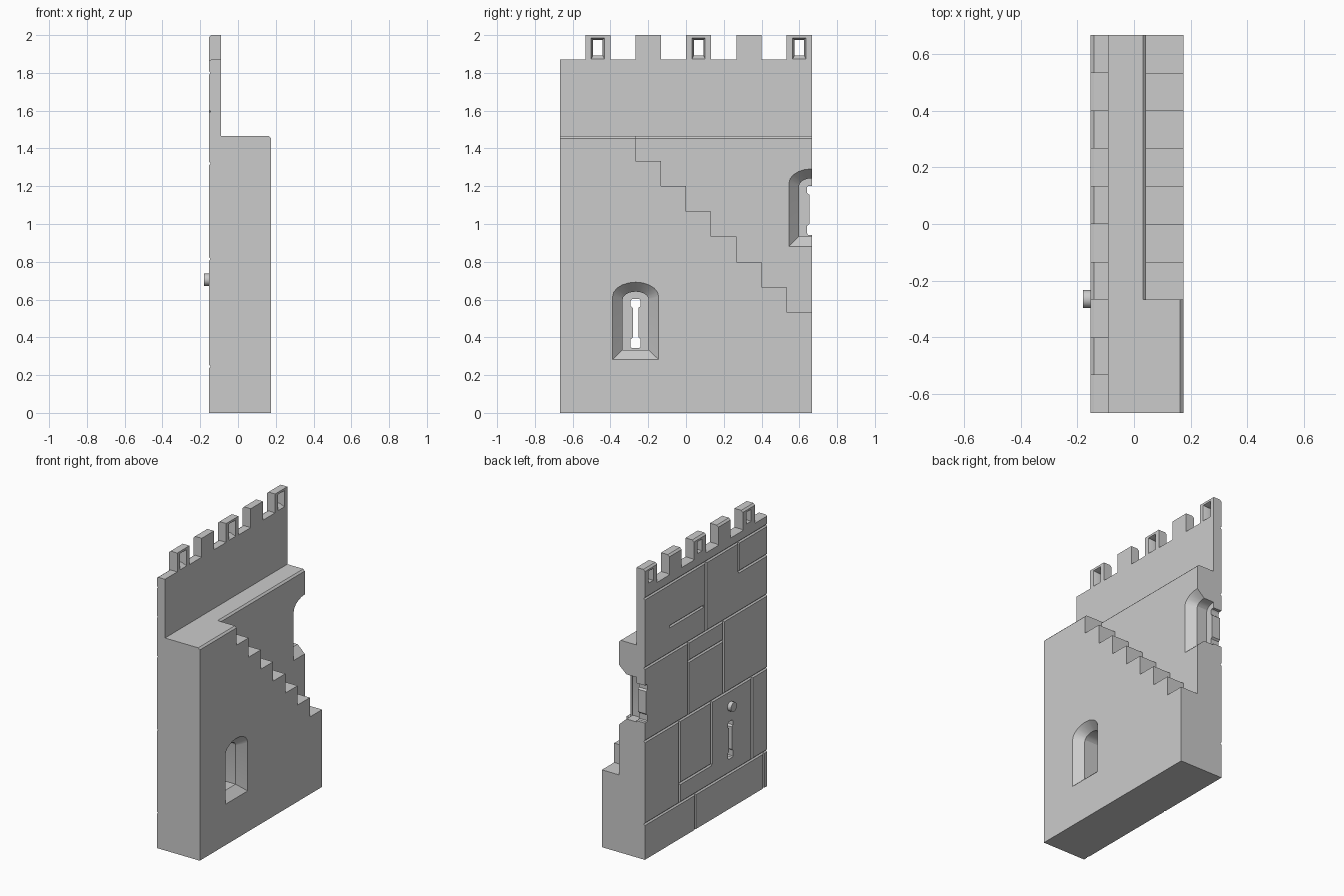
import bpy, bmesh, math

if "Cube" in bpy.data.objects:
    bpy.data.objects.remove(bpy.data.objects["Cube"])

XB, XF, XS, XP = -0.153, 0.175, 0.043, -0.09   # outer face, inner face, wall behind stairs, parapet
Y = 2 / 3
S = 2 / 15                                      # step / merlon module


def loft(name, rings):
    """Closed solid through matching rings of points."""
    bm = bmesh.new()
    vs = [[bm.verts.new(p) for p in r] for r in rings]
    n = len(vs[0])
    bm.faces.new(vs[0])
    bm.faces.new(vs[-1])
    for a, b in zip(vs, vs[1:]):
        for i in range(n):
            j = (i + 1) % n
            bm.faces.new((a[i], a[j], b[j], b[i]))
    bmesh.ops.recalc_face_normals(bm, faces=bm.faces)
    me = bpy.data.meshes.new(name)
    bm.to_mesh(me)
    bm.free()
    ob = bpy.data.objects.new(name, me)
    bpy.context.collection.objects.link(ob)
    return ob


def prism_y(name, pts, y0, y1):
    return loft(name, [[(x, y, z) for x, z in pts] for y in (y0, y1)])


def prism_x(name, pts, x0, x1):
    return loft(name, [[(x, y, z) for y, z in pts] for x in (x0, x1)])


def cut(cutter):
    """Subtract the cutter from the wall and discard it."""
    cutter.hide_render = True
    m = wall.modifiers.new("cut", 'BOOLEAN')
    m.operation, m.solver, m.object = 'DIFFERENCE', 'EXACT', cutter
    bpy.context.view_layer.objects.active = wall
    bpy.ops.object.modifier_apply(modifier=m.name)
    bpy.data.objects.remove(cutter)


# Wall body: L-shaped section with chamfered top edges
c = 0.012
wall = prism_y("castle_wall", [
    (XB, 0), (XF, 0), (XF, 1.465 - c), (XF - c, 1.465), (XP, 1.465),
    (XP, 2), (XB + c, 2), (XB, 2 - c)], -Y, Y)

# Staircase, plus the chamfer of the narrow walkway above it
steps = [(-2 * S, 1.7), (-2 * S, 10 * S)]
for i in range(6):
    steps += [((i - 1) * S, (10 - i) * S), ((i - 1) * S, (9 - i) * S)]
steps += [(0.8, 4 * S), (0.8, 1.7)]
cut(prism_x("stair_cutter", steps, XS, 0.4))
cut(prism_y("walkway_chamfer", [(XS - c - 0.03, 1.495), (XS + 0.03, 1.465 - c - 0.03),
                                (XS + 0.03, 1.495)], -2 * S, 0.8))

# Crenels between the merlons
for y0 in (-6 * S, -3 * S, -S, S, 3 * S):
    y1 = y0 + (2 * S if y0 < -5 * S else S)
    cut(prism_y("crenel", [(-0.2, 1.87 - 0.035), (XB + c, 1.87), (-0.05, 1.87),
                           (-0.05, 2.1), (-0.2, 2.1)], y0, y1))


# Tapered loopholes in every other merlon
def rect(x, y, w, z0, z1):
    return [(x, y - w, z0), (x, y + w, z0), (x, y + w, z1), (x, y - w, z1)]


for y in (-3.5 * S, 0.5 * S, 4.5 * S):
    cut(loft("loophole", [rect(0, y, 0.035, 1.873, 1.985), rect(XP, y, 0.035, 1.873, 1.985),
                          rect(XP - 0.03, y, 0.025, 1.893, 1.975), rect(-0.2, y, 0.025, 1.893, 1.975)]))


# Arched window niches with arrow slits
def arch(x, y, w, z0, spring, top, n=10):
    pts = [(x, y - w, z0), (x, y + w, z0)]
    for i in range(n + 1):
        a = math.pi * i / n
        pts.append((x, y + w * math.cos(a), spring + (top - spring) * math.sin(a)))
    return pts


half = [(0.02, 0.343), (0.026, 0.35), (0.026, 0.39), (0.014, 0.40),
        (0.014, 0.555), (0.026, 0.565), (0.026, 0.593), (0.02, 0.602)]
for y, dz, face in ((-2 * S, 0, XF), (Y, 0.6, XS)):
    out = (y, 0.122, 0.282 + dz, 0.615 + dz, 0.692 + dz)
    inn = (y, 0.069, 0.334 + dz, 0.60 + dz, 0.642 + dz)
    cut(loft("niche", [arch(face + 0.1, *out), arch(face, *out),
                       arch(face - 0.055, *inn), arch(XP, *inn)]))
    slit = [(y + w, z + dz) for w, z in half] + [(y - w, z + dz) for w, z in reversed(half)]
    cut(prism_x("slit", slit, -0.25, XP + 0.03))

# V-grooves between the stone slabs: (z, y0, y1) and (y, z0, z1)
g = 0.009
for z, y0, y1 in ((1.80, -0.8, 0.8), (1.32, -0.8, 0.8), (0.815, -0.8, 0.8), (0.245, -0.8, 0.8),
                  (1.505, 0.03, 0.40), (1.187, -0.19, 0.195), (0.38, -0.06, 0.29), (1.595, -0.8, -0.355)):
    cut(prism_y("groove_h", [(XB - g, z), (XB, z - g), (XB + g, z), (XB, z + g)], y0, y1))
for y, z0, z1 in ((0, 1.32, 1.80), (-0.355, 1.595, 1.80), (0.195, 0.815, 1.32), (-0.19, 0.815, 1.32),
                  (0.29, 0.245, 0.815), (-0.06, 0.38, 0.815), (-0.5, 0.245, 0.815),
                  (0.117, -0.1, 0.245), (-0.63, -0.1, 0.245)):
    cut(loft("groove_v", [[(XB - g, y, z), (XB, y - g, z), (XB + g, y, z), (XB, y + g, z)]
                          for z in (z0, z1)]))

# Round peg on the outer face
peg = prism_x("peg", [(-0.265 + 0.032 * math.cos(math.tau * i / 20),
                       0.705 + 0.032 * math.sin(math.tau * i / 20)) for i in range(20)], -0.18, XB + 0.01)

# Smooth the arches and the peg, keep every hard edge
for ob in (wall, peg):
    bpy.ops.object.select_all(action='DESELECT')
    ob.select_set(True)
    bpy.context.view_layer.objects.active = ob
    bpy.ops.object.shade_smooth_by_angle(angle=math.radians(25))
